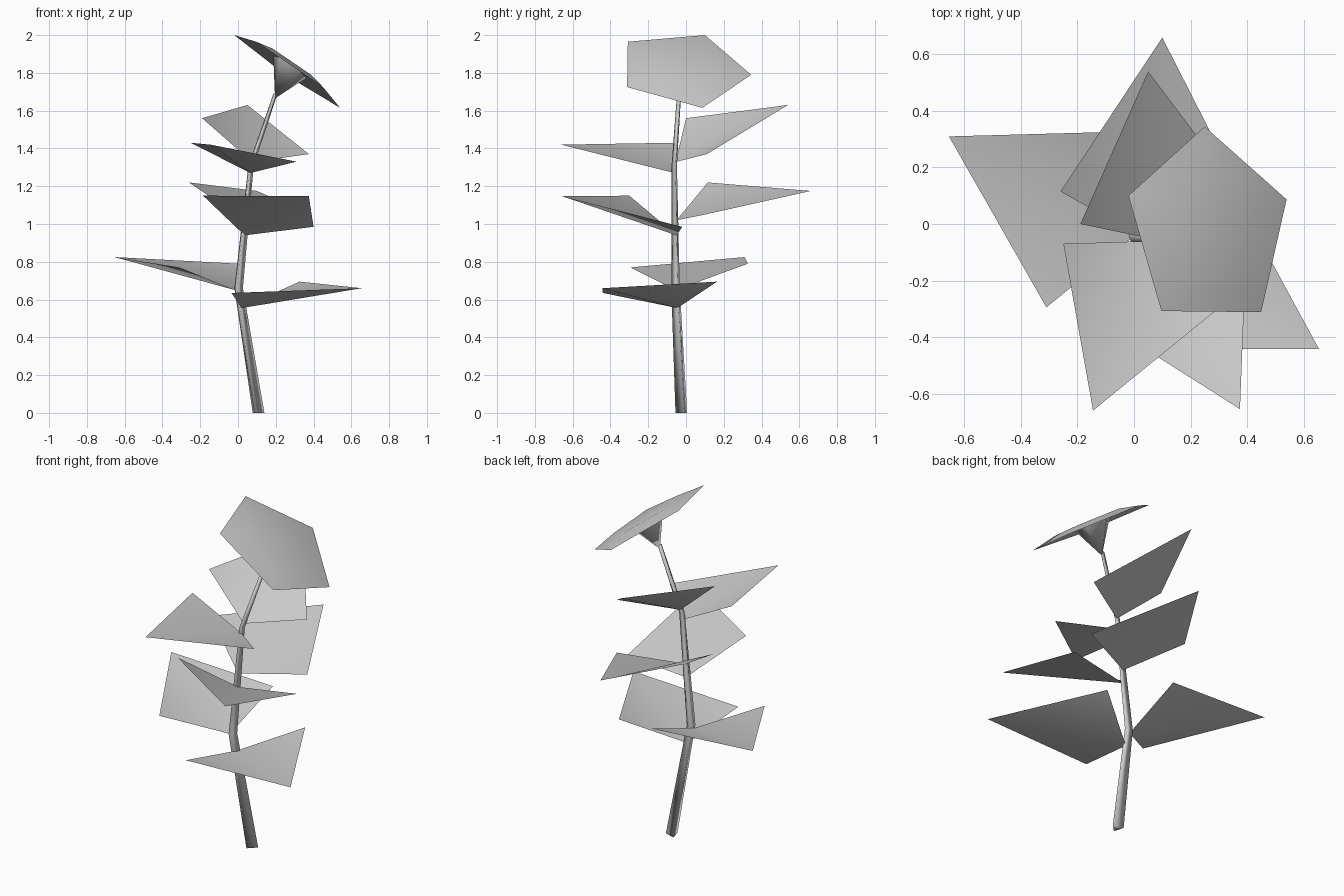
import bpy
from mathutils import Vector
from math import sin, cos, radians

if "Cube" in bpy.data.objects:
    bpy.data.objects.remove(bpy.data.objects["Cube"])


def make(name, verts, faces, angle=80):
    mesh = bpy.data.meshes.new(name)
    mesh.from_pydata([tuple(v) for v in verts], [], faces)
    obj = bpy.data.objects.new(name, mesh)
    bpy.context.collection.objects.link(obj)
    bpy.ops.object.select_all(action='DESELECT')
    bpy.context.view_layer.objects.active = obj
    obj.select_set(True)
    bpy.ops.object.shade_smooth_by_angle(angle=radians(angle))
    return obj


def bridge(a, b, n):
    return [(a + i, a + (i + 1) % n, b + (i + 1) % n, b + i) for i in range(n)]


# stem: three-sided tapered tube through bent path (x, y, z, radius)
path = [(.104, -.02, 0, .037), (0, -.052, .66, .027),
        (.067, -.06, 1.31, .017), (.197, -.035, 1.69, .013)]
verts = [(x + r * cos(radians(a)), y + r * sin(radians(a)), z)
         for x, y, z, r in path for a in (15, 135, 255)]
faces = [f for k in range(3) for f in bridge(3 * k, 3 * k + 3, 3)]
make("stem", verts, faces + [(2, 1, 0), (9, 10, 11)], 130)

# leaves: base, side, tip, side; folded along the base-to-tip midrib
leaves = [
    [(.02, -.045, .555), (.325, .165, .695), (.655, -.443, .66), (-.035, -.44, .635)],
    [(-.015, -.055, .65), (-.31, -.295, .77), (-.655, .31, .825), (0, .328, .79)],
    [(.035, -.05, .94), (-.185, -.30, 1.15), (.375, -.655, 1.147), (.40, -.02, .985)],
    [(.035, -.05, 1.02), (-.26, .115, 1.22), (.10, .66, 1.175), (.385, .10, 1.05)],
    [(.065, -.06, 1.27), (-.25, -.07, 1.43), (-.145, -.66, 1.42), (.31, -.29, 1.33)],
    [(.075, -.055, 1.328), (-.19, 0, 1.56), (.05, .54, 1.63), (.375, .11, 1.37)],
]
for i, pts in enumerate(leaves):
    b, s, t, _ = [Vector(p) for p in pts]
    up = (s - b).cross(t - b).z > 0
    faces = [(0, 1, 2), (0, 2, 3)] if up else [(2, 1, 0), (3, 2, 0)]
    make(f"leaf_{i + 1}", pts, faces)

# flower head: tilted pentagon with a slightly raised inner pentagon
rim = [Vector(p) for p in [(-.02, .10, 2.0), (.097, -.308, 1.965), (.45, -.312, 1.725),
                           (.54, .087, 1.615), (.25, .345, 1.79)]]
mid = sum(rim, Vector()) / 5
normal = (rim[1] - rim[0]).cross(rim[3] - rim[0]).normalized()
inner = [mid + (p - mid) * .58 + normal * .03 for p in rim]
make("flower_head", rim + inner, bridge(0, 5, 5) + [(5, 6, 7, 8, 9)])

# calyx: cone joining the stem tip to the flower head
ring = [mid + (p - mid) * .31 + normal * .02 for p in rim]
make("calyx", ring + [Vector((.196, -.035, 1.665))],
     [((i + 1) % 5, i, 5) for i in range(5)])
